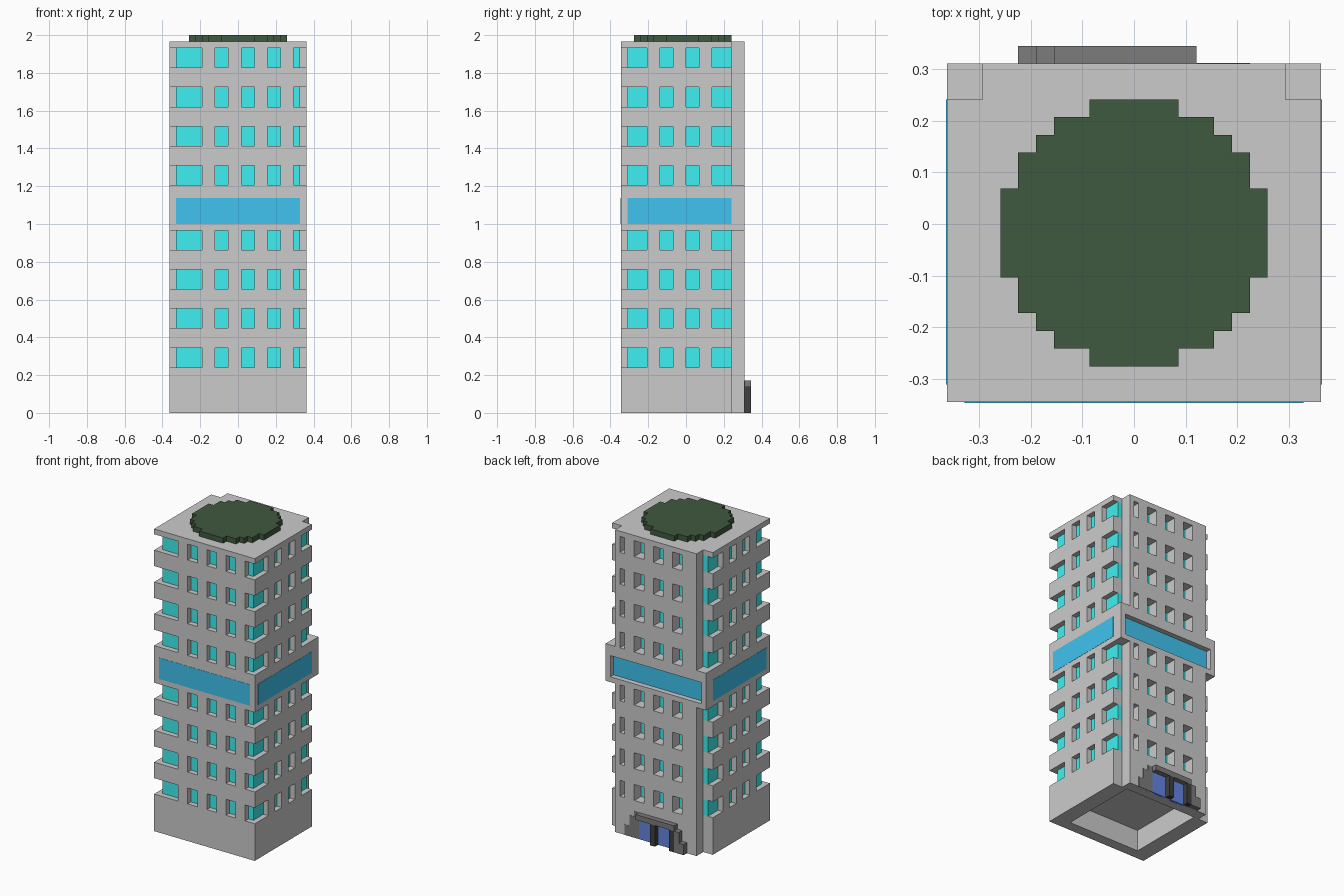
import bpy, bmesh

if "Cube" in bpy.data.objects:
    bpy.data.objects.remove(bpy.data.objects["Cube"])

V = 2 / 58                      # one block of the grid the tower is built on


def pt(x, y, z):
    return ((x - 10.5) * V, (y - 10) * V, z * V)


def material(name, rgb):
    m = bpy.data.materials.new(name)
    m.diffuse_color = (*rgb, 1)
    m.use_nodes = True
    m.node_tree.nodes["Principled BSDF"].inputs["Base Color"].default_value = m.diffuse_color
    return m


CYAN = material("window_cyan", (0.05, 0.87, 0.88))
BLUE = material("band_blue", (0.05, 0.55, 0.87))
DOOR = material("door_blue", (0.13, 0.24, 0.75))
DARK = material("dark_grey", (0.2, 0.2, 0.2))
BLACK = material("black", (0.05, 0.05, 0.05))
PAD = material("pad_dark_green", (0.05, 0.1, 0.05))


def prisms(name, parts, mat=None):
    """parts: list of (outline, z0, z1), extruded straight up."""
    bm = bmesh.new()
    for outline, z0, z1 in parts:
        face = bm.faces.new([bm.verts.new(pt(x, y, z0)) for x, y in outline])
        top = bmesh.ops.extrude_face_region(bm, geom=[face])["geom"]
        verts = [g for g in top if isinstance(g, bmesh.types.BMVert)]
        bmesh.ops.translate(bm, verts=verts, vec=(0, 0, (z1 - z0) * V))
    bmesh.ops.recalc_face_normals(bm, faces=bm.faces)
    me = bpy.data.meshes.new(name)
    bm.to_mesh(me)
    bm.free()
    if mat:
        me.materials.append(mat)
    ob = bpy.data.objects.new(name, me)
    bpy.context.collection.objects.link(ob)
    return ob


def box(x0, x1, y0, y1, z0, z1):
    return ([(x0, y0), (x1, y0), (x1, y1), (x0, y1)], z0, z1)


def carve(ob, part):
    cutter = prisms("cutter", [part])
    mod = ob.modifiers.new("carve", 'BOOLEAN')
    mod.operation, mod.solver, mod.object = 'DIFFERENCE', 'EXACT', cutter
    bpy.context.view_layer.objects.active = ob
    bpy.ops.object.modifier_apply(modifier=mod.name)
    bpy.data.objects.remove(cutter)


# Floor plan: rectangle with both back corners notched
plan = [(0, 0), (21, 0), (21, 17), (19, 17), (19, 19), (2, 19), (2, 17), (0, 17)]
floors = [7, 13, 19, 25, 35, 41, 47, 53]

# Base, hollow underneath
base = prisms("base", [(plan, 0, 7)])
carve(base, box(3, 18, 2, 17, -1, 4))

# Slabs between window rows, and the roof
prisms("floor_slabs", [(plan, z + 3, z + 6) for z in floors if z not in (25, 53)])
prisms("roof_slab", [(plan, 56, 57)])

# Glass core and wall piers on every floor
prisms("window_glass", [box(1, 20, 1, 17, z, z + 3) for z in floors], CYAN)
piers = []
for z in floors:
    piers += [box(x, x + 2, 0, 1, z, z + 3) for x in (5, 9, 13, 17)]
    piers += [box(x, x + 1, y, y + 2, z, z + 3) for x in (0, 20) for y in (4, 8, 12)]
    piers += [box(a, b, 17, 19, z, z + 3)
              for a, b in ((2, 5), (7, 9), (11, 13), (15, 17), (18, 19))]
prisms("wall_piers", piers)

# Wide middle band: flush blue panels, recessed one at the back
band = prisms("middle_band", [box(0, 21, 0, 19, 28, 35)])
carve(band, box(1, 20, 18, 20, 29, 33))
e = 0.04
prisms("band_panels", [box(1, 20, -e, 0.2, 29, 33),
                       box(-e, 0.2, 1, 17, 29, 33),
                       box(20.8, 21 + e, 1, 17, 29, 33),
                       box(1, 20, 17.8, 18 + e, 29, 33)], BLUE)

# Entrance at the back: stepped surround, posts and two door panes
prisms("entrance_surround", [box(6, 14, 19, 20, 4, 5),
                             box(5, 6, 19, 20, 0, 4),
                             box(4, 5, 19, 20, 0, 2),
                             box(14, 15, 18.5, 19 + e, 0, 5),
                             box(15, 16, 18.5, 19 + e, 0, 4),
                             box(16, 17, 18.5, 19 + e, 0, 2)], DARK)
prisms("door_posts", [box(x, x + 1, 19, 20, 0, 4) for x in (6, 10)], BLACK)
prisms("door_panes", [box(x, x + 3, 18.5, 19 + e, 0, 4) for x in (7, 11)], DOOR)

# Round stepped landing pad, one quarter outline turned into four
steps = [(7.5, 2.5), (6.5, 4.5), (5.5, 5.5), (4.5, 6.5), (2.5, 7.5)]
quarter = []
for i, (x, y) in enumerate(steps):
    quarter.append((x, y))
    if i + 1 < len(steps):
        quarter.append((steps[i + 1][0], y))
ring = []
for sx, sy in ((1, 1), (-1, 1), (-1, -1), (1, -1)):
    q = quarter if sx * sy > 0 else quarter[::-1]
    ring += [(10.5 + sx * x, 9.5 + sy * y) for x, y in q]
prisms("landing_pad", [(ring, 57, 58)], PAD)
